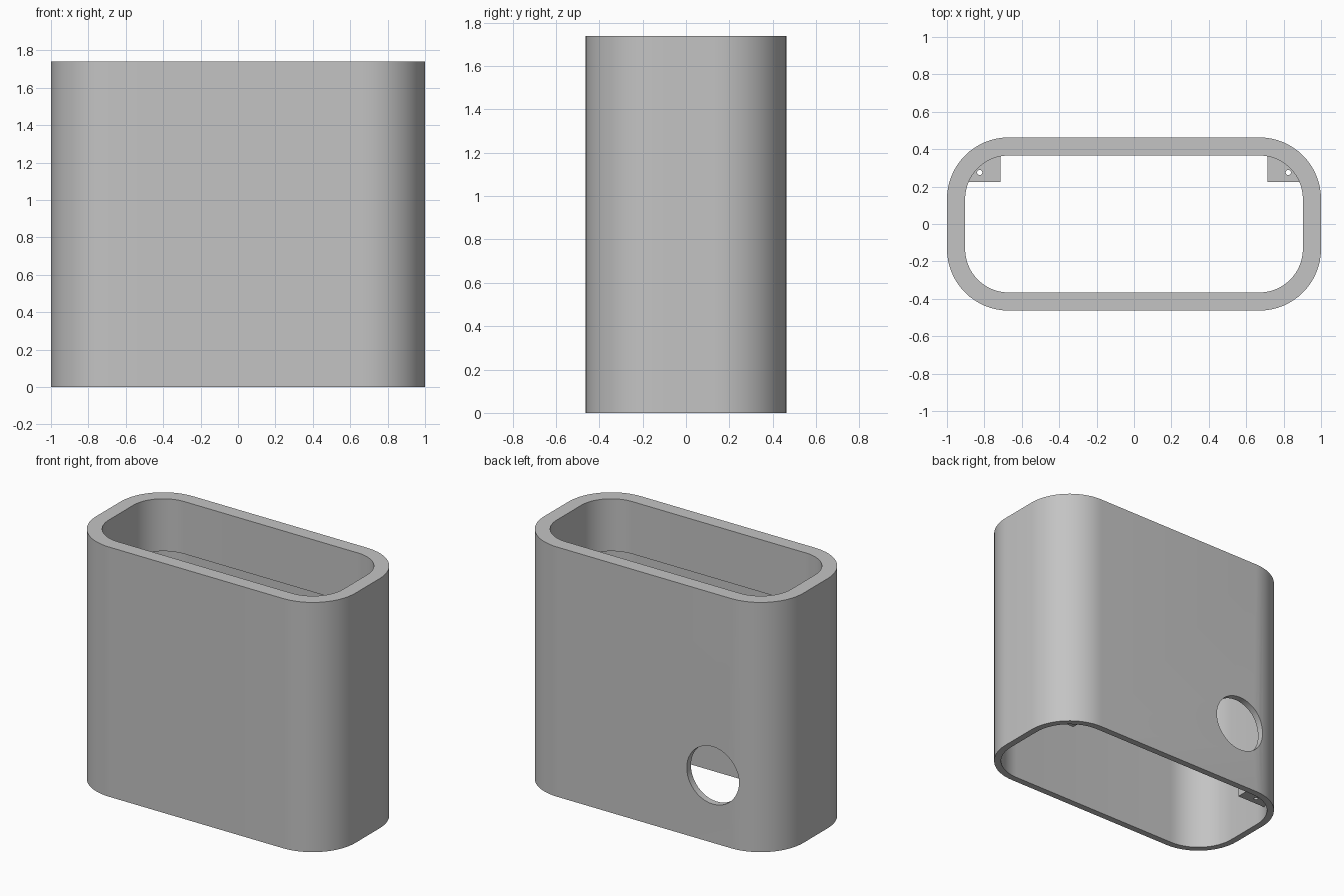
import bpy, bmesh
from math import sin, cos, pi, asin, acos, radians

if "Cube" in bpy.data.objects:
    bpy.data.objects.remove(bpy.data.objects["Cube"])

HEIGHT, HALF_X, HALF_Y, RADIUS = 1.74, 1.0, 0.463, 0.33
WALL, LIP, LIP_Z = 0.046, 0.097, 1.375
CX, CY = HALF_X - RADIUS, HALF_Y - RADIUS
STEPS = 16

grey = bpy.data.materials.new("plain grey")
grey.use_nodes = True
colour = (0.55, 0.55, 0.55, 1)
grey.diffuse_color = colour
grey.node_tree.nodes["Principled BSDF"].inputs["Base Color"].default_value = colour


def finish(name, bm):
    """Turn a bmesh into a named grey object."""
    bmesh.ops.recalc_face_normals(bm, faces=bm.faces)
    mesh = bpy.data.meshes.new(name)
    bm.to_mesh(mesh)
    bm.free()
    mesh.materials.append(grey)
    obj = bpy.data.objects.new(name, mesh)
    bpy.context.collection.objects.link(obj)
    return obj


def rounded_loop(inset):
    """Rounded rectangle, inset evenly from the outer outline."""
    r = RADIUS - inset
    points = []
    for q, (sx, sy) in enumerate([(1, 1), (-1, 1), (-1, -1), (1, -1)]):
        for i in range(STEPS + 1):
            a = (q + i / STEPS) * pi / 2
            points.append((sx * CX + r * cos(a), sy * CY + r * sin(a)))
    return points


def bridge(bm, a, b):
    for i in range(len(a)):
        j = (i + 1) % len(a)
        bm.faces.new((a[i], a[j], b[j], b[i]))


def drill(obj, centre, radius, depth, rotation=(0, 0, 0)):
    """Cut a round hole and apply it."""
    bpy.ops.mesh.primitive_cylinder_add(vertices=48, radius=radius, depth=depth,
                                        location=centre, rotation=rotation)
    cutter = bpy.context.object
    cutter.hide_render = True
    cutter.data.materials.append(grey)
    mod = obj.modifiers.new("hole", "BOOLEAN")
    mod.operation, mod.solver, mod.object = "DIFFERENCE", "EXACT", cutter
    bpy.ops.object.select_all(action="DESELECT")
    bpy.context.view_layer.objects.active = obj
    obj.select_set(True)
    bpy.ops.object.modifier_apply(modifier=mod.name)
    bpy.data.objects.remove(cutter)


def smooth(obj):
    bpy.ops.object.select_all(action="DESELECT")
    bpy.context.view_layer.objects.active = obj
    obj.select_set(True)
    bpy.ops.object.shade_smooth_by_angle(angle=radians(30))


# Open sleeve with a thicker lip around the top
bm = bmesh.new()
section = [(0, 0), (0, HEIGHT), (LIP, HEIGHT), (LIP, LIP_Z), (WALL, LIP_Z), (WALL, 0)]
rings = [[bm.verts.new((x, y, z)) for x, y in rounded_loop(inset)]
         for inset, z in section]
for k, ring in enumerate(rings):
    bridge(bm, ring, rings[(k + 1) % len(rings)])
sleeve = finish("sleeve", bm)

# Round opening low in the back wall
drill(sleeve, (-0.53, HALF_Y, 0.47), 0.2, 0.3, (pi / 2, 0, 0))
smooth(sleeve)

# Screw posts in the two back corners, rounded to fit the wall
POST_X, POST_Y, POST_BOTTOM, POST_TOP = 0.715, 0.225, 0.085, 0.26
r = RADIUS - WALL / 2
start, end = asin((POST_Y - CY) / r), acos((POST_X - CX) / r)
angles = [start + (end - start) * i / STEPS for i in range(STEPS + 1)]
outline = [(POST_X, POST_Y)] + [(CX + r * cos(a), CY + r * sin(a)) for a in angles]
for side, name in ((1, "left_screw_post"), (-1, "right_screw_post")):
    bm = bmesh.new()
    low, high = ([bm.verts.new((side * x, y, z)) for x, y in outline]
                 for z in (POST_BOTTOM, POST_TOP))
    bridge(bm, low, high)
    bm.faces.new(low)
    bm.faces.new(high)
    post = finish(name, bm)
    drill(post, (side * 0.825, 0.275, POST_TOP), 0.014, 1)
    smooth(post)
